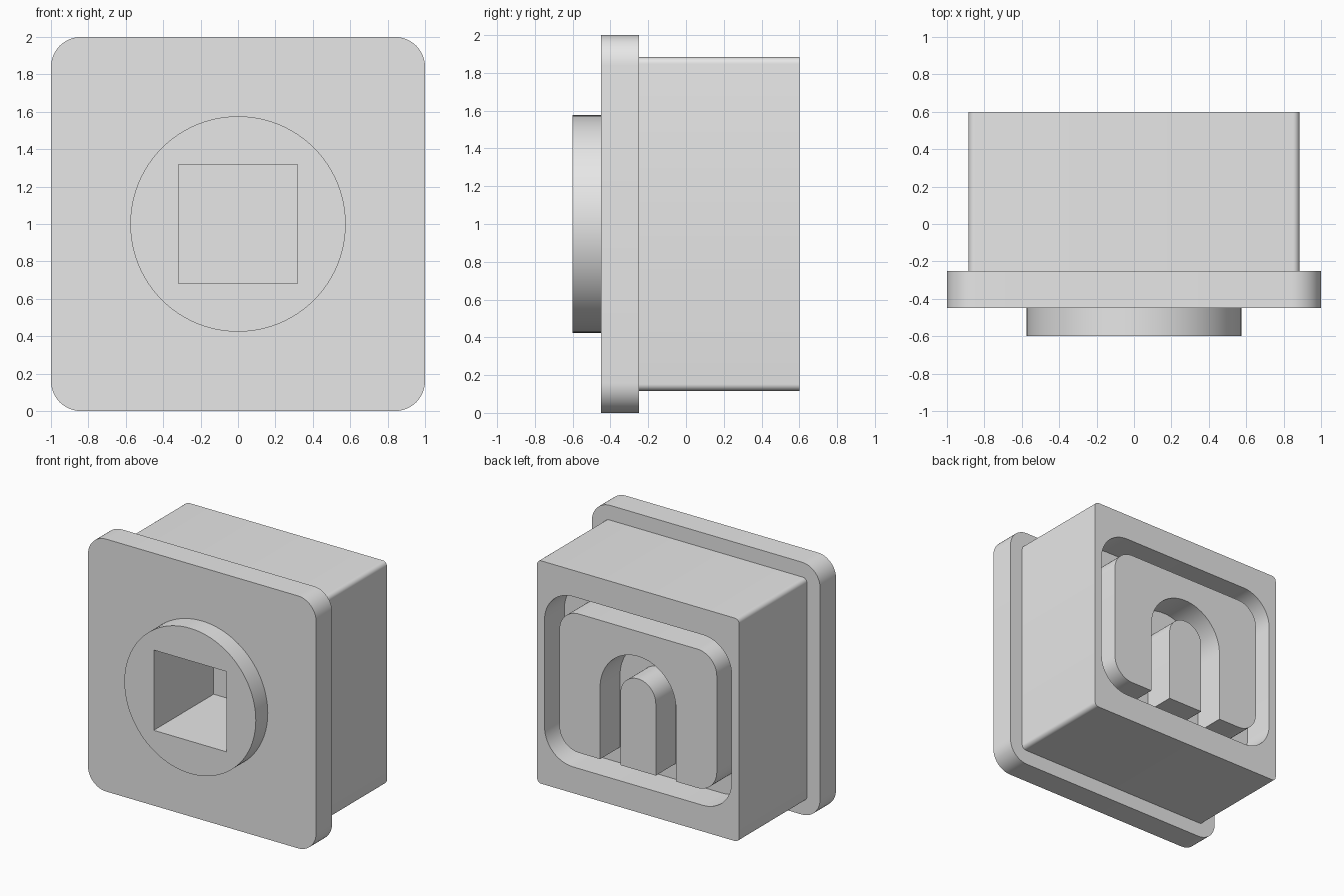
import bpy
import bmesh
from math import sin, cos, pi

cube = bpy.data.objects.get("Cube")
if cube:
    bpy.data.objects.remove(cube, do_unlink=True)

grey = bpy.data.materials.new("light_grey")
grey.use_nodes = True
grey.diffuse_color = (0.8, 0.8, 0.8, 1)
grey.node_tree.nodes["Principled BSDF"].inputs["Base Color"].default_value = (0.8, 0.8, 0.8, 1)

MID = 1.0  # height of the central axis


def arc(cx, cz, r, start, end, steps):
    angles = [start + (end - start) * i / steps for i in range(steps + 1)]
    return [(cx + r * cos(a), cz + r * sin(a)) for a in angles]


def rounded_rect(hx, hz, r, steps=12):
    points = []
    for i, (sx, sz) in enumerate([(1, 1), (-1, 1), (-1, -1), (1, -1)]):
        points += arc(sx * (hx - r), MID + sz * (hz - r), r, i * pi / 2, (i + 1) * pi / 2, steps)
    return points


def arch(r, centre, bottom):
    return arc(0, centre, r, 0, pi, 32) + [(-r, bottom), (r, bottom)]


def prism(name, outline, front, back):
    """Extrude an x-z outline along y."""
    bm = bmesh.new()
    face = bm.faces.new([bm.verts.new((x, front, z)) for x, z in outline])
    moved = bmesh.ops.extrude_face_region(bm, geom=[face])["geom"]
    verts = [v for v in moved if isinstance(v, bmesh.types.BMVert)]
    bmesh.ops.translate(bm, verts=verts, vec=(0, back - front, 0))
    bmesh.ops.recalc_face_normals(bm, faces=bm.faces)
    mesh = bpy.data.meshes.new(name)
    bm.to_mesh(mesh)
    bm.free()
    mesh.materials.append(grey)
    obj = bpy.data.objects.new(name, mesh)
    bpy.context.collection.objects.link(obj)
    return obj


def activate(obj):
    bpy.ops.object.select_all(action="DESELECT")
    obj.select_set(True)
    bpy.context.view_layer.objects.active = obj


def cut(obj, cutter):
    activate(obj)
    mod = obj.modifiers.new("cut", "BOOLEAN")
    mod.operation = "DIFFERENCE"
    mod.solver = "EXACT"
    mod.object = cutter
    bpy.ops.object.modifier_apply(modifier=mod.name)


# Main solids
body = prism("rear_body", rounded_rect(0.885, 0.883, 0.035, 6), -0.25, 0.6)
flange = prism("front_flange", rounded_rect(1, 1, 0.16), -0.45, -0.25)
boss = prism("round_boss", arc(0, MID, 0.576, 0, 2 * pi * 95 / 96, 95), -0.6, -0.45)

# Square socket, blind inside the body
socket = prism("socket_cutter", [(-0.318, 0.682), (0.318, 0.682), (0.318, 1.318), (-0.318, 1.318)], -0.7, 0.15)

# Rear groove around a raised pad
groove = prism("groove_cutter", rounded_rect(0.82, 0.675, 0.25), 0.35, 0.65)
pad = prism("pad_cutter", rounded_rect(0.69, 0.55, 0.17), 0.3, 0.7)
cut(groove, pad)

# Arched slot around a tongue, open to the groove at the bottom
slot = prism("slot_cutter", arch(0.333, 1.02, 0.4), 0.35, 0.65)
tongue = prism("tongue_cutter", arch(0.155, 1.02, 0.45), 0.3, 0.7)
cut(slot, tongue)

for part in (body, flange, boss):
    cut(part, socket)
cut(body, groove)
cut(body, slot)

for helper in (socket, groove, pad, slot, tongue):
    bpy.data.objects.remove(helper, do_unlink=True)

for part in (body, flange, boss):
    activate(part)
    bpy.ops.object.shade_smooth_by_angle(angle=pi / 6)
